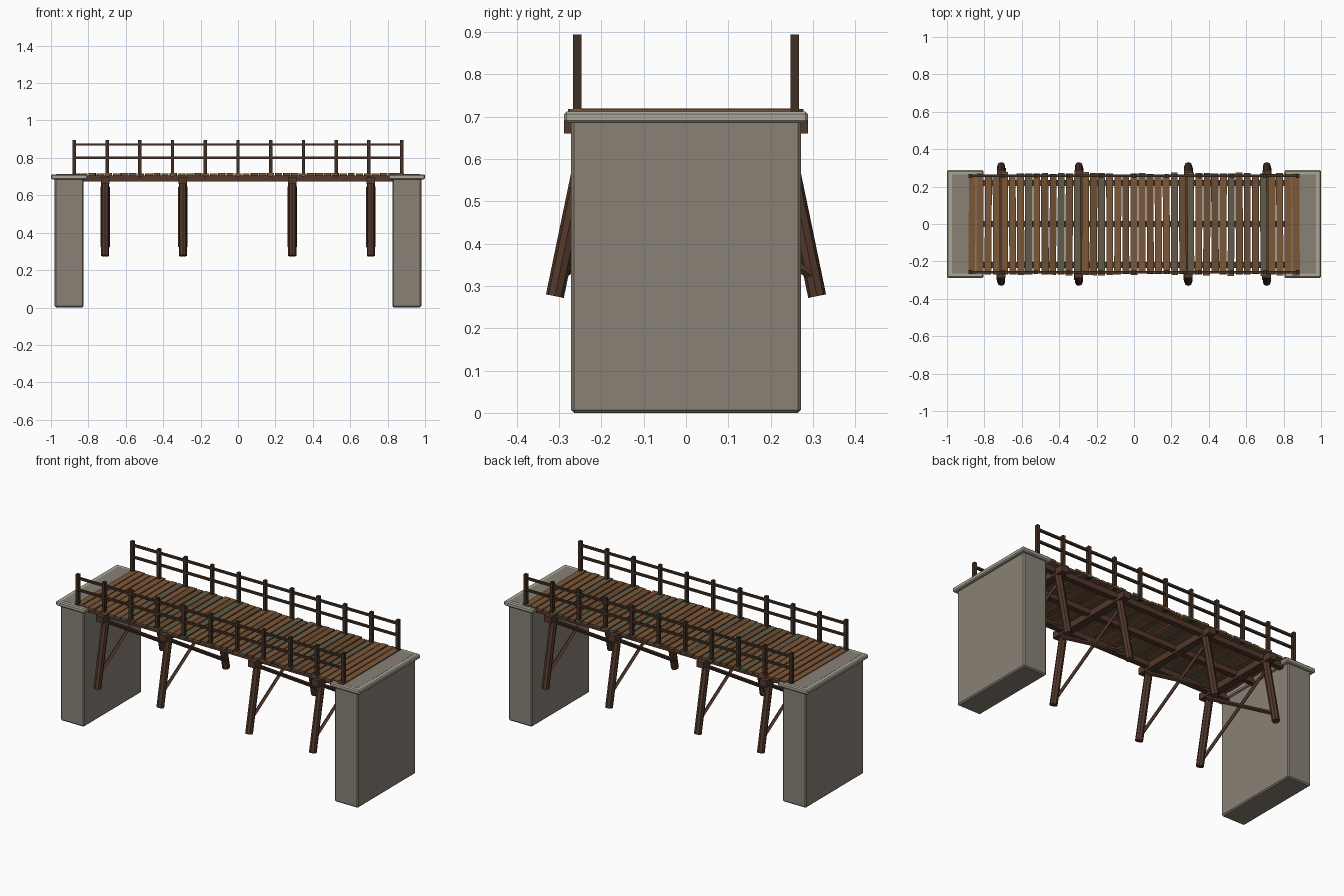
import bpy, math, random
from mathutils import Vector

if "Cube" in bpy.data.objects:
    bpy.data.objects.remove(bpy.data.objects["Cube"])

random.seed(4)


def material(name, rgb):
    m = bpy.data.materials.new(name)
    m.diffuse_color = (*rgb, 1)
    m.use_nodes = True
    m.node_tree.nodes["Principled BSDF"].inputs["Base Color"].default_value = m.diffuse_color
    return m


STONE = material("stone", (0.25, 0.22, 0.18))
CAP = material("pale_stone", (0.40, 0.38, 0.31))
PLANK = material("plank_brown", (0.20, 0.095, 0.040))
PLANK_DARK = material("plank_dark_brown", (0.15, 0.075, 0.034))
WEATHERED = material("plank_weathered", (0.125, 0.105, 0.065))
TIMBER = material("timber", (0.085, 0.040, 0.025))
RAIL = material("rail_wood", (0.055, 0.030, 0.018))


def finish(o, name, mat, bevel):
    o.name = name
    o.data.materials.append(mat)
    if bevel:
        b = o.modifiers.new("bevel", "BEVEL")
        b.width = bevel
        b.segments = 1
    return o


def box(name, lo, hi, mat, bevel=0.0):
    bpy.ops.mesh.primitive_cube_add(size=1)
    o = bpy.context.object
    lo, hi = Vector(lo), Vector(hi)
    for v in o.data.vertices:
        v.co = (lo + hi) / 2 + Vector(a * b for a, b in zip(v.co, hi - lo))
    return finish(o, name, mat, bevel)


def beam(name, a, b, radius, sides, mat):
    """Round or square timber between two points."""
    a, b = Vector(a), Vector(b)
    d = b - a
    bpy.ops.mesh.primitive_cylinder_add(vertices=sides, radius=radius, depth=d.length)
    o = bpy.context.object
    o.location = (a + b) / 2
    o.rotation_mode = "QUATERNION"
    o.rotation_quaternion = d.to_track_quat("Z", "Y")
    return finish(o, name, mat, 0)


# Stone abutments with overhanging caps
for side, s in (("left", -1), ("right", 1)):
    x0, x1 = sorted((s * 0.825, s * 0.98))
    box(f"abutment_{side}", (x0, -0.272, 0), (x1, 0.272, 0.7125), STONE, 0.007)
    x0, x1 = sorted((s * 0.805, s * 1.0))
    box(f"abutment_cap_{side}", (x0, -0.288, 0.685), (x1, 0.288, 0.712), CAP, 0.006)

# Long stringers under the deck
for y in (-0.22, 0, 0.22):
    box("stringer", (-0.87, y - 0.016, 0.673), (0.87, y + 0.016, 0.706), TIMBER)

# Deck planks with slight irregularity
weathered = {-13, -9, -7, -4, 5, 7, 12, 16}
for i in range(-20, 21):
    x = i * 0.0433
    w = 0.0185 + random.uniform(-0.001, 0.001)
    l = 0.270 + random.uniform(-0.006, 0.006)
    shift = random.uniform(-0.004, 0.004)
    mat = WEATHERED if i in weathered else random.choice((PLANK, PLANK, PLANK_DARK))
    top = 0.718 + random.uniform(-0.001, 0.001)
    p = box("deck_plank", (-w, -l, -0.014), (w, l, 0), mat)
    p.location = (x, shift, top)
    p.rotation_euler.z = random.uniform(-0.008, 0.008)

# Trestle bents: cross beam, splayed legs and crossed braces
for x in (-0.71, -0.295, 0.29, 0.71):
    box("bent_cross_beam", (x - 0.023, -0.288, 0.66), (x + 0.023, 0.288, 0.698), TIMBER)
    for s in (-1, 1):
        beam("bent_leg", (x, s * 0.310, 0.276), (x, s * 0.228, 0.672), 0.0215, 8, TIMBER)
        bx = x + s * 0.014
        beam("bent_brace", (bx, s * 0.298, 0.325), (bx, -s * 0.225, 0.645), 0.011, 4, TIMBER)

# Railings on both sides
for s in (-1, 1):
    y = s * 0.257
    for i in range(11):
        x = -0.875 + i * 0.175
        box("railing_post", (x - 0.009, y - 0.010, 0.70), (x + 0.009, y + 0.010, 0.895), RAIL)
    for z in (0.801, 0.871):
        box("railing_bar", (-0.88, y - 0.007, z - 0.006), (0.88, y + 0.007, z + 0.006), RAIL)
